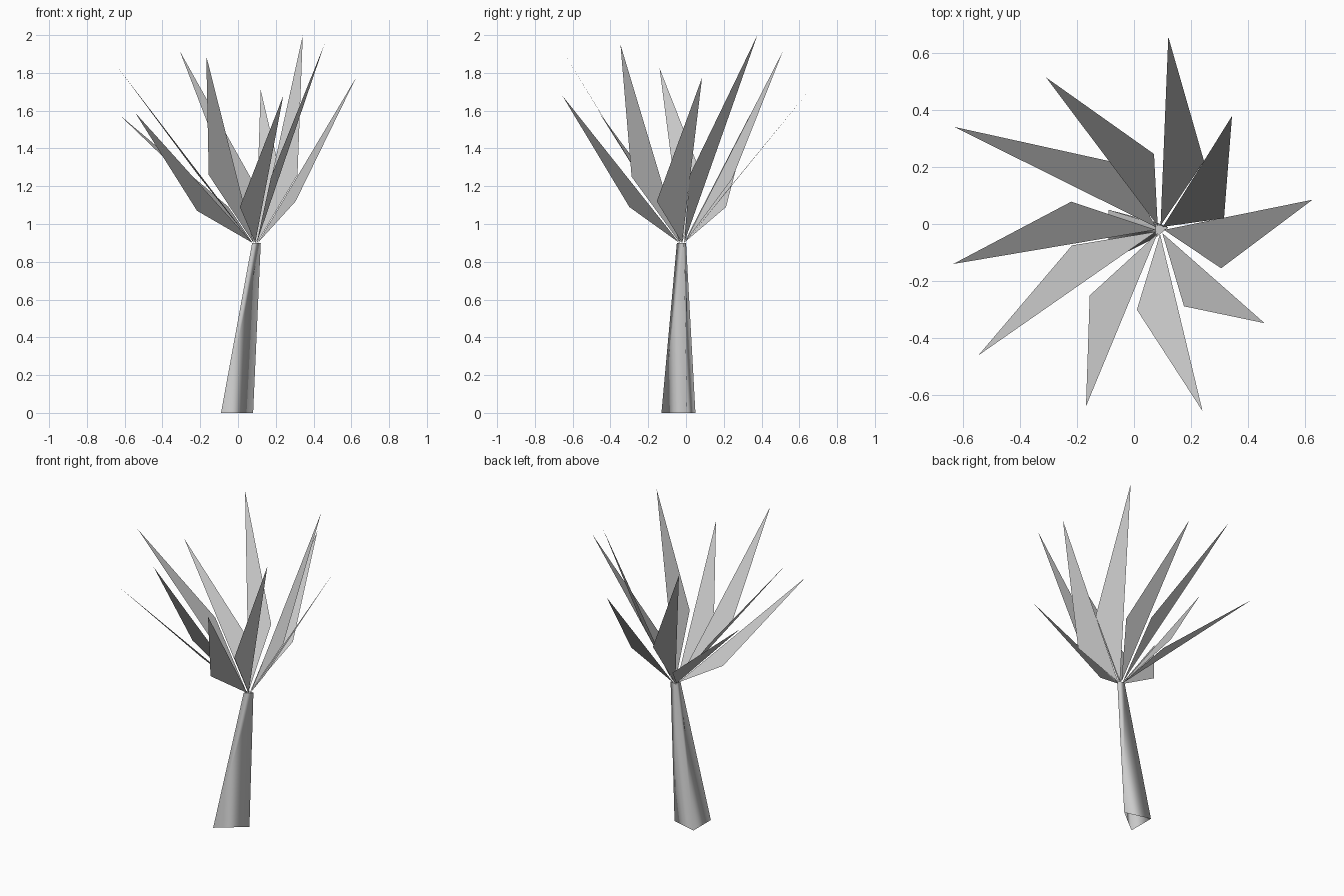
import bpy
from mathutils import Vector

if "Cube" in bpy.data.objects:
    bpy.data.objects.remove(bpy.data.objects["Cube"])


def make_object(name, verts, faces, smooth=False):
    mesh = bpy.data.meshes.new(name)
    mesh.from_pydata([tuple(v) for v in verts], [], faces)
    mesh.update()
    for p in mesh.polygons:
        p.use_smooth = smooth
    ob = bpy.data.objects.new(name, mesh)
    bpy.context.collection.objects.link(ob)
    return ob


# Trunk: leaning, tapered three-sided stem
crown = Vector((0.09, -0.02, 0.90))
foot = [Vector((-0.09, -0.13, 0)), Vector((0.08, 0.005, 0)), Vector((-0.09, 0.05, 0))]
middle = sum(foot, Vector()) / 3
head = [crown + (p - middle) * 0.27 for p in foot]
sides = [(i, (i + 1) % 3, (i + 1) % 3 + 3, i + 3) for i in range(3)]
make_object("trunk", foot + head, sides, smooth=True)
make_object("trunk_top", head, [(0, 1, 2)])

# Leaves: flat three-cornered blades, (tip, widest corner)
low_leaves = [
    ((0.12, 0.655, 1.71), (0.245, 0.22, 1.18)),
    ((0.625, 0.085, 1.775), (0.305, -0.155, 1.12)),
    ((0.24, -0.655, 1.68), (0.01, -0.30, 1.09)),
    ((-0.545, -0.46, 1.59), (-0.217, -0.075, 1.07)),
    ((-0.63, 0.34, 1.58), (-0.05, 0.212, 1.09)),
]
high_leaves = [
    ((0.343, 0.378, 2.0), (0.315, 0.02, 1.26)),
    ((0.457, -0.347, 1.95), (0.175, -0.288, 1.25)),
    ((-0.168, -0.638, 1.89), (-0.155, -0.25, 1.26)),
    ((-0.633, -0.14, 1.825), (-0.22, 0.078, 1.27)),
    ((-0.308, 0.513, 1.915), (0.07, 0.245, 1.24)),
]


def leaf(name, tip, corner):
    tip, corner = Vector(tip), Vector(corner)
    out = (tip + corner) / 2 - crown
    out.z = 0
    base = crown + out.normalized() * 0.015
    make_object(name, [base, corner, tip], [(0, 1, 2)])


for label, group in (("low_leaf", low_leaves), ("high_leaf", high_leaves)):
    for n, (tip, corner) in enumerate(group, 1):
        leaf(f"{label}_{n}", tip, corner)
